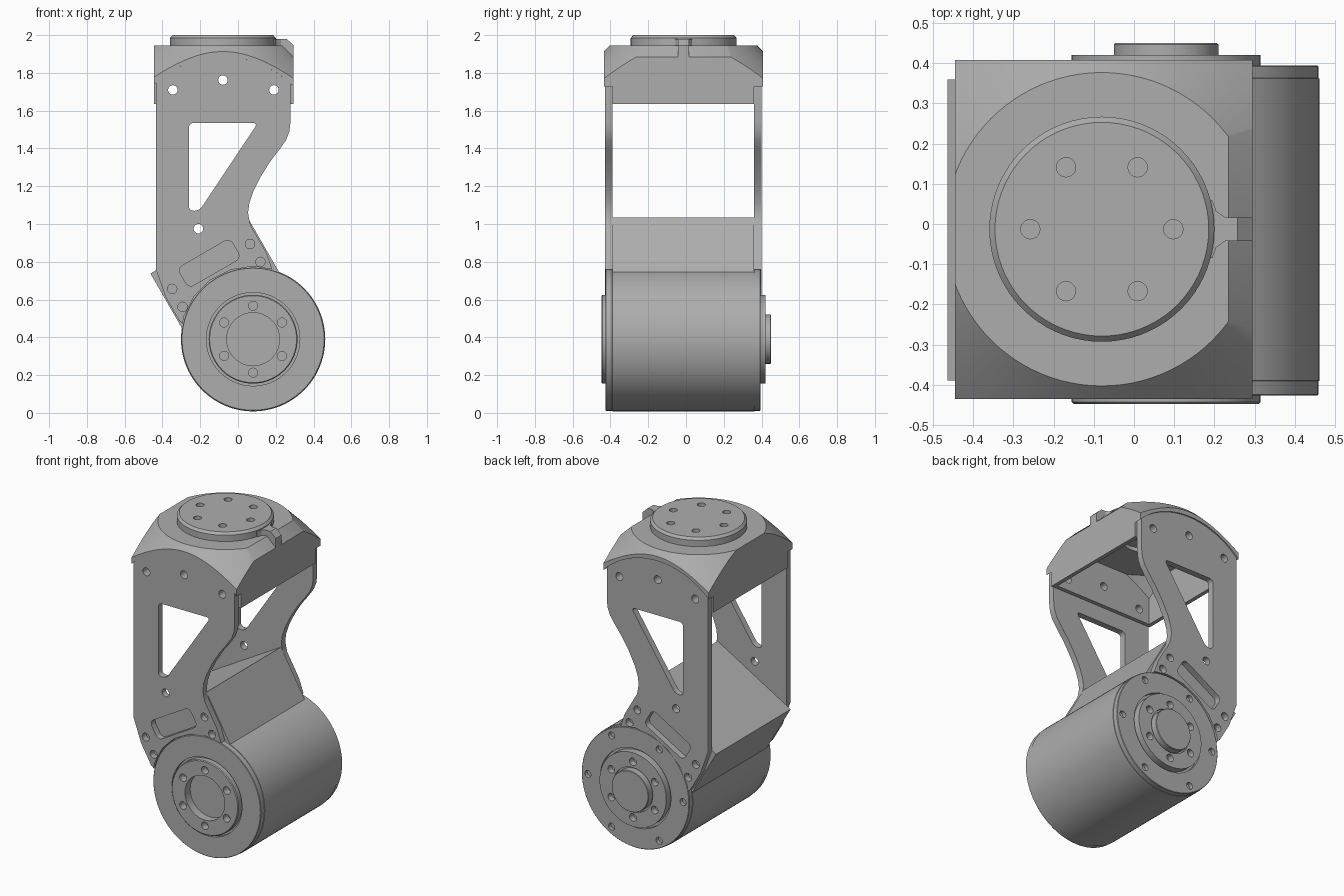
import bpy, bmesh
from math import cos, sin, pi, radians, sqrt
from mathutils import Matrix, Vector

if "Cube" in bpy.data.objects:
    bpy.data.objects.remove(bpy.data.objects["Cube"], do_unlink=True)

metal = bpy.data.materials.new("plain_grey")
metal.use_nodes = True
GREY = (0.42, 0.42, 0.42, 1)
metal.diffuse_color = GREY
metal.node_tree.nodes["Principled BSDF"].inputs["Base Color"].default_value = GREY

DRUM = (0.08, 0.39)        # drum axis in x, z
HEAD = (-0.08, -0.013)     # turntable axis in x, y
ALONG_Y = Matrix.Rotation(radians(-90), 4, "X")


def finish(name, bm):
    bmesh.ops.recalc_face_normals(bm, faces=bm.faces)
    mesh = bpy.data.meshes.new(name)
    bm.to_mesh(mesh)
    bm.free()
    mesh.materials.append(metal)
    obj = bpy.data.objects.new(name, mesh)
    bpy.context.collection.objects.link(obj)
    return obj


def prism(name, outline, y0, y1, rounding=0):
    """Outline in x, z pushed along y, with optional rounded corners."""
    bm = bmesh.new()
    face = bm.faces.new([bm.verts.new((x, y0, z)) for x, z in outline])
    if rounding:
        bmesh.ops.bevel(bm, geom=bm.verts[:], offset=rounding, segments=5,
                        profile=0.5, affect="VERTICES")
        face = bm.faces[:][0]
    grown = bmesh.ops.extrude_face_region(bm, geom=[face])["geom"]
    bmesh.ops.translate(bm, vec=(0, y1 - y0, 0),
                        verts=[v for v in grown if isinstance(v, bmesh.types.BMVert)])
    return finish(name, bm)


def lathe(name, profile, placing, steps=72):
    """Profile of (radius, height) spun round z, then placed."""
    bm = bmesh.new()
    verts = [bm.verts.new((r, 0, h)) for r, h in profile]
    edges = [bm.edges.new(pair) for pair in zip(verts, verts[1:])]
    bmesh.ops.spin(bm, geom=verts + edges, cent=(0, 0, 0), axis=(0, 0, 1),
                   angle=2 * pi, steps=steps)
    bmesh.ops.remove_doubles(bm, verts=bm.verts, dist=0.0005)
    bm.transform(placing)
    return finish(name, bm)


def pins(centres, radius, low, high, along_y=True):
    """One cutter made of many round pins."""
    bm = bmesh.new()
    mid = (low + high) / 2
    for a, b in centres:
        place = (Matrix.Translation((a, mid, b)) @ ALONG_Y if along_y
                 else Matrix.Translation((a, b, mid)))
        bmesh.ops.create_cone(bm, cap_ends=True, segments=20, radius1=radius,
                              radius2=radius, depth=high - low, matrix=place)
    return finish("pin_cutter", bm)


def ring(centre, radius, start=0):
    return [(centre[0] + radius * cos(radians(start + 60 * i)),
             centre[1] + radius * sin(radians(start + 60 * i))) for i in range(6)]


def combine(obj, tool, operation="DIFFERENCE"):
    mod = obj.modifiers.new("cut", "BOOLEAN")
    mod.object, mod.operation, mod.solver = tool, operation, "EXACT"
    bpy.context.view_layer.objects.active = obj
    bpy.ops.object.modifier_apply(modifier=mod.name)
    bpy.data.objects.remove(tool, do_unlink=True)


def arc_top(x0, x1, steps=24):
    """Shallow arch shared by the side plates and the lips of the head."""
    xs = [x0 + (x1 - x0) * i / steps for i in range(steps + 1)]
    return [(x, 1.36 + sqrt(0.525 ** 2 - (x + 0.08) ** 2)) for x in xs]


def tilted(u, v):
    """Point in the frame of the drum mount, which leans by 30 degrees."""
    c, s = cos(radians(30)), sin(radians(30))
    return DRUM[0] + u * c - v * s, DRUM[1] + u * s + v * c


# Drum with stepped hubs, a bore in front and a boss behind
drum = lathe("drum", [
    (0, -0.395), (0.14, -0.395), (0.14, -0.448), (0.23, -0.448), (0.235, -0.443),
    (0.235, -0.41), (0.247, -0.41), (0.247, -0.427), (0.376, -0.427), (0.379, -0.424),
    (0.379, -0.391), (0.382, -0.39), (0.382, 0.362), (0.379, 0.363), (0.379, 0.392),
    (0.376, 0.395), (0.25, 0.395), (0.25, 0.375), (0.235, 0.375), (0.235, 0.42),
    (0.14, 0.42), (0.14, 0.405), (0.13, 0.405), (0.13, 0.447), (0.127, 0.45), (0, 0.45)],
    Matrix.Translation((DRUM[0], 0, DRUM[1])) @ ALONG_Y @ Matrix.Diagonal((1, 1, 1, 1)), 96)
hub_bolts = ring(DRUM, 0.177, 30)
combine(drum, pins(hub_bolts, 0.024, -0.5, -0.40))
combine(drum, pins(hub_bolts, 0.024, 0.38, 0.5))
combine(drum, pins(ring(DRUM, 0.335), 0.022, 0.37, 0.5))

# Slanted block joining the drum to the plates
mount = prism("drum_mount", [tilted(-0.297, 0), tilted(0.297, 0),
                             tilted(0.297, 0.573), tilted(-0.297, 0.573)], -0.39, 0.36)

# Side plates: one outline, used front and back
outline = arc_top(-0.435, 0.278) + [
    (0.278, 1.54), (0.272, 1.49), (0.255, 1.445), (0.22, 1.395), (0.17, 1.33),
    (0.12, 1.25), (0.08, 1.17), (0.06, 1.11), (0.053, 1.06), (0.06, 1.02),
    tilted(0.29, 0.53), tilted(0.29, 0.36), tilted(0.26, 0.2),
    tilted(-0.26, 0.2), tilted(-0.29, 0.28), tilted(-0.29, 0.42), (-0.435, 0.76)]
top_bolts = [(-0.345, 1.71), (-0.08, 1.762), (0.19, 1.71)]
lug_bolts = [tilted(side * 0.238, v) for side in (-1, 1) for v in (0.335, 0.445)]
for name, y0, y1 in (("front_plate", -0.43, -0.39), ("back_plate", 0.36, 0.40)):
    plate = prism(name, outline, y0, y1)
    low, high = y0 - 0.05, y1 + 0.05
    combine(plate, pins([DRUM], 0.386, low, high))
    combine(plate, prism("window", [(-0.26, 1.535), (0.105, 1.535), (-0.205, 1.07),
                                    (-0.26, 1.07)], low, high, 0.025))
    combine(plate, prism("slot", [tilted(-0.16, 0.405), tilted(0.16, 0.405),
                                  tilted(0.16, 0.525), tilted(-0.16, 0.525)],
                         low, high, 0.03))
    combine(plate, pins(top_bolts + lug_bolts + [(-0.21, 0.975)], 0.025, low, high))


def domed_box(name, x0, x1, y0, y1, bottom, top):
    """Box with one chamfered side, trimmed by a cone."""
    box = prism(name, [(x0, bottom), (x1, bottom), (x1, top - 0.06),
                       (x1 - 0.06, top), (x0, top)], y0, y1)
    cone = lathe("trim_cone", [(0, top - 0.4), (0.79, top - 0.4), (0.38, top + 0.01),
                               (0, top + 0.01)], Matrix.Translation((*HEAD, 0)), 96)
    combine(box, cone, "INTERSECT")
    return box


# Hollow head with arched lips over the plates
head = domed_box("head", -0.445, 0.295, -0.435, 0.408, 1.635, 1.945)
arch = [(-0.6, 1.5)] + arc_top(-0.46, 0.30) + [(0.45, 1.5)]
for y0, y1 in ((-0.6, -0.39), (0.36, 0.6)):
    combine(head, prism("plate_seat", arch, y0, y1))
combine(head, domed_box("hollow", -0.42, 0.27, -0.365, 0.335, 1.5, 1.905))
combine(head, pins(top_bolts, 0.025, -0.6, 0.6))
combine(head, pins([HEAD], 0.12, 1.8, 1.96, False))

# Turntable with six bolt holes
turntable = lathe("turntable", [(0, 1.93), (0.28, 1.93), (0.28, 1.985), (0.266, 2.0),
                                (0, 2.0)], Matrix.Translation((*HEAD, 0)))
combine(turntable, pins(ring(HEAD, 0.178)[1:], 0.024, 1.96, 2.1, False))
combine(turntable, pins(ring(HEAD, 0.178)[:1], 0.024, 1.9, 2.1, False))

# Pointer tab beside the turntable, flaring where it meets it
tab = prism("pointer_tab", [(0.17, 1.88), (0.295, 1.88), (0.295, 1.945),
                            (0.258, 1.98), (0.17, 1.98)], -0.042, 0.016)
flare = bmesh.new()
base = [(0.17, -0.085), (0.195, -0.085), (0.205, -0.058), (0.228, -0.042),
        (0.228, 0.016), (0.205, 0.032), (0.195, 0.059), (0.17, 0.059)]
rows = [[flare.verts.new((x, y, z)) for x, y in base] for z in (1.93, 1.98)]
flare.faces.new(rows[0])
flare.faces.new(rows[1])
for i in range(len(base)):
    j = (i + 1) % len(base)
    flare.faces.new((rows[0][i], rows[0][j], rows[1][j], rows[1][i]))
finish("pointer_flare", flare)

for obj in [o for o in bpy.data.objects if o.type == "MESH" and metal.name in o.data.materials]:
    bpy.ops.object.select_all(action="DESELECT")
    obj.select_set(True)
    bpy.context.view_layer.objects.active = obj
    bpy.ops.object.shade_smooth_by_angle(angle=radians(25))
